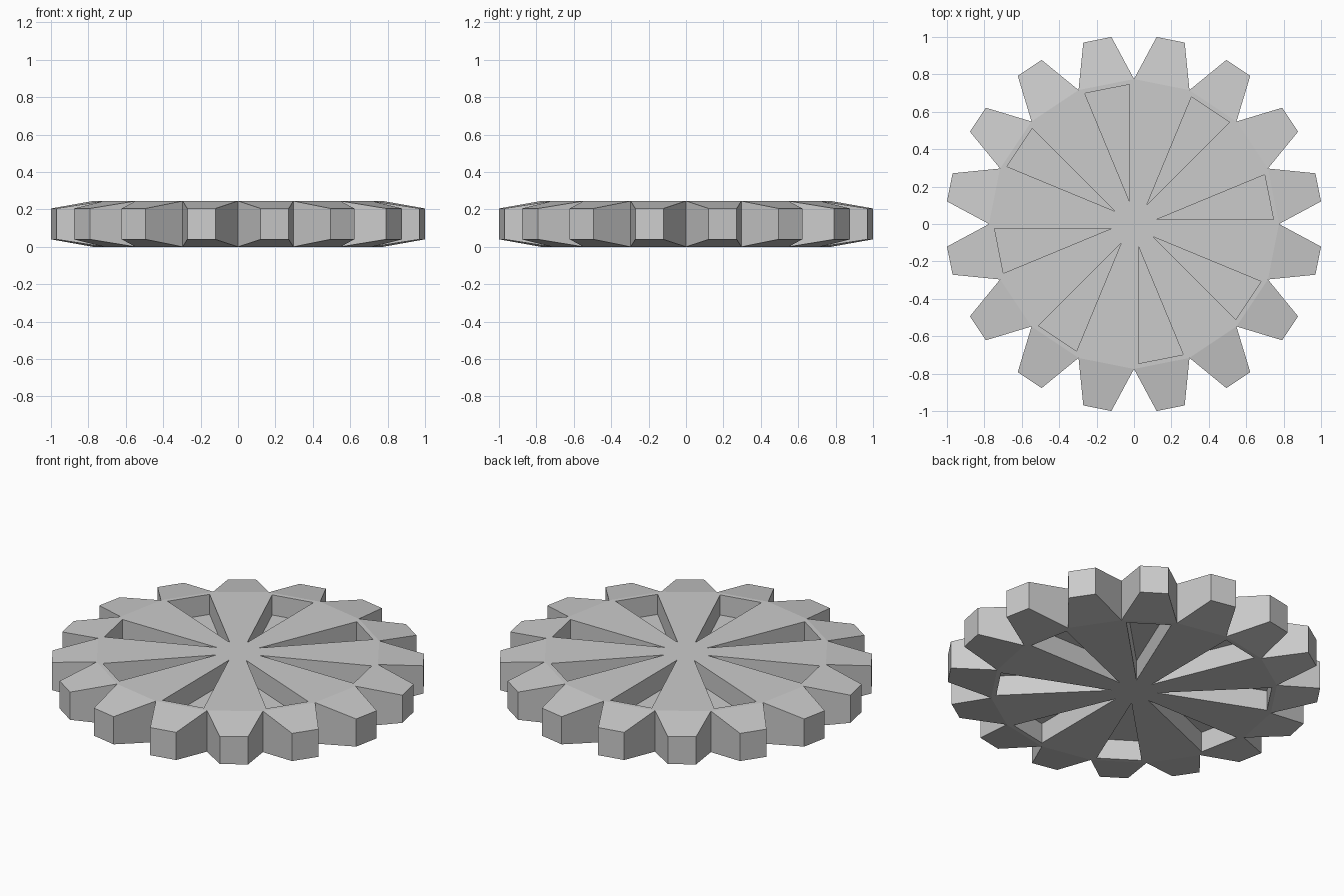
import bpy, bmesh
from math import cos, sin, tau

if "Cube" in bpy.data.objects:
    bpy.data.objects.remove(bpy.data.objects["Cube"])

TEETH = 16
R_ROOT, R_TIP = 0.775, 1.007
ROOT_Z, TIP_Z = (0.0, 0.245), (0.04, 0.205)
STEP = tau / TEETH
TIP_IN = STEP * 0.306          # angular inset of the tooth tip corners

bm = bmesh.new()


def pair(r, a, zs):
    """Bottom and top vertex at the given polar position."""
    return [bm.verts.new((r * cos(a), r * sin(a), z)) for z in zs]


def quad(*vs):
    return bm.faces.new(vs)


hub = pair(0, 0, ROOT_Z)
roots = [pair(R_ROOT, i * STEP, ROOT_Z) for i in range(TEETH)]
slots = []
for i in range(TEETH):
    a, d = roots[i], roots[(i + 1) % TEETH]
    b = pair(R_TIP, i * STEP + TIP_IN, TIP_Z)
    c = pair(R_TIP, (i + 1) * STEP - TIP_IN, TIP_Z)
    # disc wedges, top and bottom
    wedges = [quad(hub[1], a[1], d[1]), quad(hub[0], d[0], a[0])]
    if i % 2 == 0:
        slots += wedges
    # tapered tooth: top, bottom, two flanks and tip
    quad(a[1], b[1], c[1], d[1])
    quad(d[0], c[0], b[0], a[0])
    for p, q in ((a, b), (b, c), (c, d)):
        quad(p[0], q[0], q[1], p[1])

bm.normal_update()
# triangular pockets sunk into every second wedge on both sides
bmesh.ops.inset_individual(bm, faces=slots, thickness=0.024, use_even_offset=True)
bm.normal_update()
bmesh.ops.inset_individual(bm, faces=slots, thickness=0.0, depth=-0.12)
bm.normal_update()

mesh = bpy.data.meshes.new("gear_wheel")
bm.to_mesh(mesh)
bm.free()
bpy.context.collection.objects.link(bpy.data.objects.new("gear_wheel", mesh))
